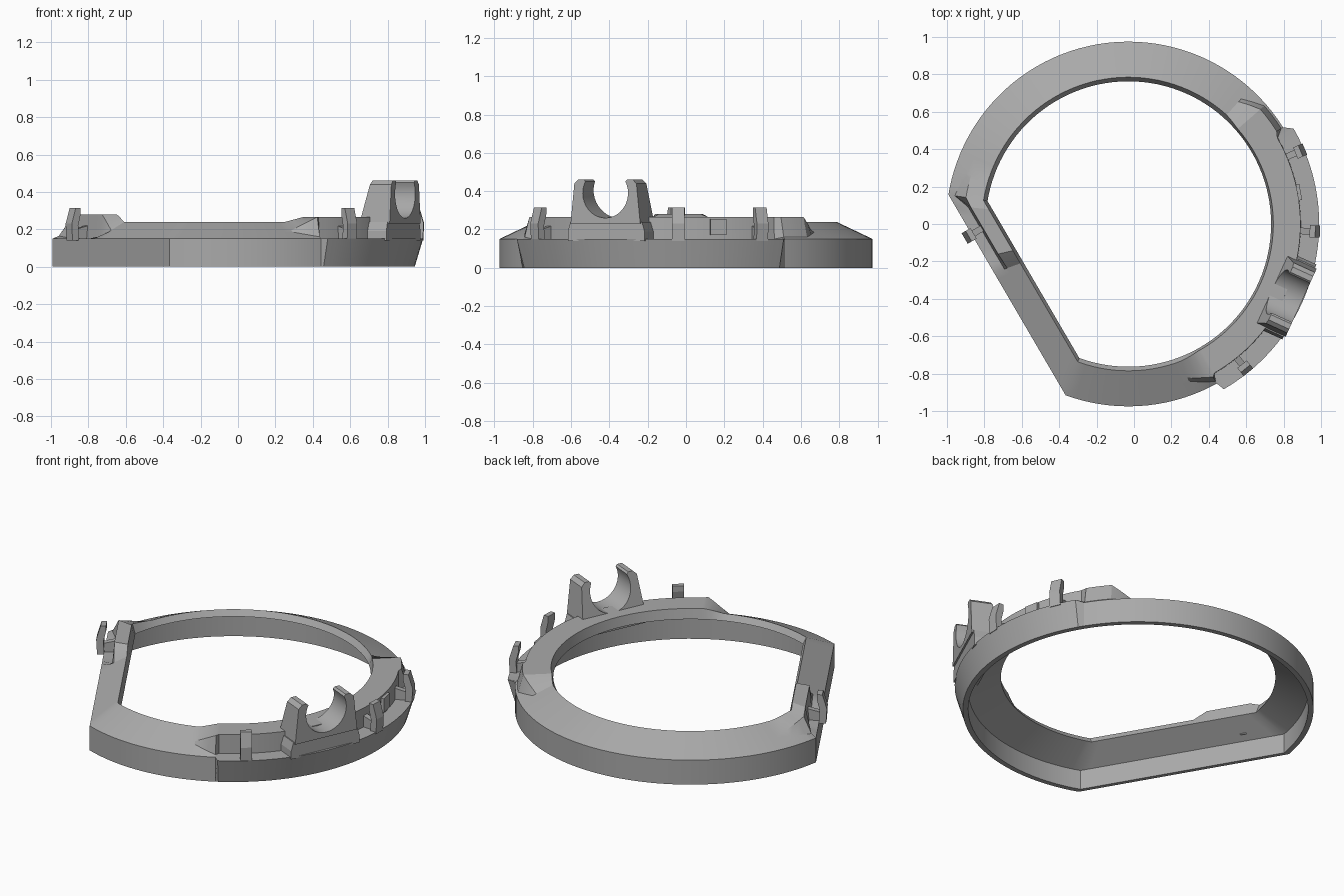
import bpy, bmesh
from math import radians, cos, sin, pi

cube = bpy.data.objects.get("Cube")
if cube:
    bpy.data.objects.remove(cube, do_unlink=True)

grey = bpy.data.materials.new("grey_plastic")
grey.use_nodes = True
GREY = (0.4, 0.4, 0.4, 1)
grey.diffuse_color = GREY
grey.node_tree.nodes["Principled BSDF"].inputs["Base Color"].default_value = GREY

CX = -0.03           # ring centre
FLAT_DIR = 210.3     # direction the flat side faces
FLAT = 0.771         # flat distance / radius
CORNER = 39.56       # half angle covered by the flat


def finish(name, bm, loc=(0, 0, 0), turn=0, smooth=None):
    bmesh.ops.recalc_face_normals(bm, faces=bm.faces)
    mesh = bpy.data.meshes.new(name)
    bm.to_mesh(mesh)
    bm.free()
    mesh.materials.append(grey)
    ob = bpy.data.objects.new(name, mesh)
    bpy.context.collection.objects.link(ob)
    ob.location = loc
    ob.rotation_euler.z = radians(turn)
    if smooth:
        bpy.ops.object.select_all(action='DESELECT')
        ob.select_set(True)
        bpy.context.view_layer.objects.active = ob
        bpy.ops.object.shade_smooth_by_angle(angle=radians(smooth))
    return ob


def prism(name, outline, width, loc, turn, taper=0, smooth=None):
    """Extrude an upright outline sideways; taper widens the far side downwards."""
    bm = bmesh.new()
    top = max(z for _, z in outline)
    sides = []
    for s in (-1, 1):
        sides.append([bm.verts.new((a, s * width / 2 + (taper * (top - z) if s > 0 else 0), z))
                      for a, z in outline])
        bm.faces.new(sides[-1])
    n = len(outline)
    for i in range(n):
        j = (i + 1) % n
        bm.faces.new((sides[0][i], sides[0][j], sides[1][j], sides[1][i]))
    return finish(name, bm, loc, turn, smooth)


def on_ring(r, angle, z=0):
    return (CX + r * cos(radians(angle)), r * sin(radians(angle)), z)


# Hollow ring: cross-sections (radius, height) morph between key angles
def section(rim, step, crest, inner):
    return [(0.975, 0), rim, step, crest, inner, (0.763, 0.205), (0.945, 0.12), (0.945, 0)]


plain = section((0.975, 0.15), (0.9, 0.1855), (0.88, 0.195), (0.785, 0.24))
shoulder = section((0.975, 0.15), (0.963, 0.16), (0.935, 0.265), (0.775, 0.265))
shelf = section((1.02, 0.15), (0.922, 0.15), (0.92, 0.265), (0.775, 0.265))
flat_ramp = section((0.975, 0.15), (0.94, 0.165), (0.88, 0.25), (0.785, 0.26))
flat_raised = section((0.975, 0.15), (0.9, 0.15), (0.885, 0.28), (0.785, 0.28))
keys = [(-60, shelf), (30, shelf), (32, shoulder), (41, shoulder), (48, plain), (160, plain),
        (FLAT_DIR - CORNER, flat_ramp), (174, flat_raised), (193, flat_raised), (200, plain),
        (FLAT_DIR + CORNER, plain), (291, plain), (299, shoulder), (300, shelf)]

bm = bmesh.new()
rings = []
for (a0, p0), (a1, p1) in zip(keys, keys[1:]):
    steps = max(1, round((a1 - a0) / 3))
    for k in range(steps):
        t = k / steps
        a = a0 + (a1 - a0) * t
        off = abs(a - FLAT_DIR)
        f = FLAT / cos(radians(off)) if off < CORNER else 1
        rings.append([bm.verts.new(on_ring(f * (r0 + (r1 - r0) * t), a, z0 + (z1 - z0) * t))
                      for (r0, z0), (r1, z1) in zip(p0, p1)])
for i, ring in enumerate(rings):
    nxt = rings[(i + 1) % len(rings)]
    for j in range(len(ring)):
        k = (j + 1) % len(ring)
        bm.faces.new((ring[j], ring[k], nxt[k], nxt[j]))
finish("ring_body", bm, smooth=25)

# Small hooked posts, each with a thin rib behind it
hook = [(0.03, 0.14), (0.035, 0.23), (0.01, 0.315), (-0.02, 0.315), (-0.02, 0.28),
        (-0.005, 0.22), (-0.01, 0.14)]
rib = [(-0.075, 0.14), (0, 0.14), (0, 0.2), (-0.075, 0.22)]
posts = [("back", on_ring(0.99, 23), 23), ("side", on_ring(0.99, -2.3), -2.3),
         ("front", on_ring(0.985, -51), -51), ("flat_side", (-0.875, -0.06, 0), FLAT_DIR)]
for label, loc, turn in posts:
    prism(label + "_post", hook, 0.065, loc, turn)
    prism(label + "_post_rib", rib, 0.035, loc, turn)

# Stiffening block on the raised wall
prism("wall_block", [(-0.05, 0.17), (0.012, 0.17), (0.012, 0.255), (-0.05, 0.255)],
      0.085, on_ring(0.925, 10.5), 10.5)

# Open cradle clip with two curled horns on a base
CLIP = -24.5
bore = [(0.13 * cos(a), 0.39 + 0.13 * sin(a))
        for a in (radians(28) - i * radians(236) / 24 for i in range(25))]
cap = [(0.125, 0.462), (0.155, 0.462), (0.178, 0.44), (0.2, 0.23)]
outline = bore + [(-a, z) for a, z in cap] + [(a, z) for a, z in reversed(cap)]
prism("cradle_clip", outline, 0.12, on_ring(0.955, CLIP), CLIP + 90, taper=0.25, smooth=35)
prism("cradle_base", [(-0.22, 0.14), (0.22, 0.14), (0.22, 0.19), (0.205, 0.24), (-0.205, 0.24),
                      (-0.22, 0.19)], 0.14, on_ring(0.935, CLIP), CLIP + 90)
